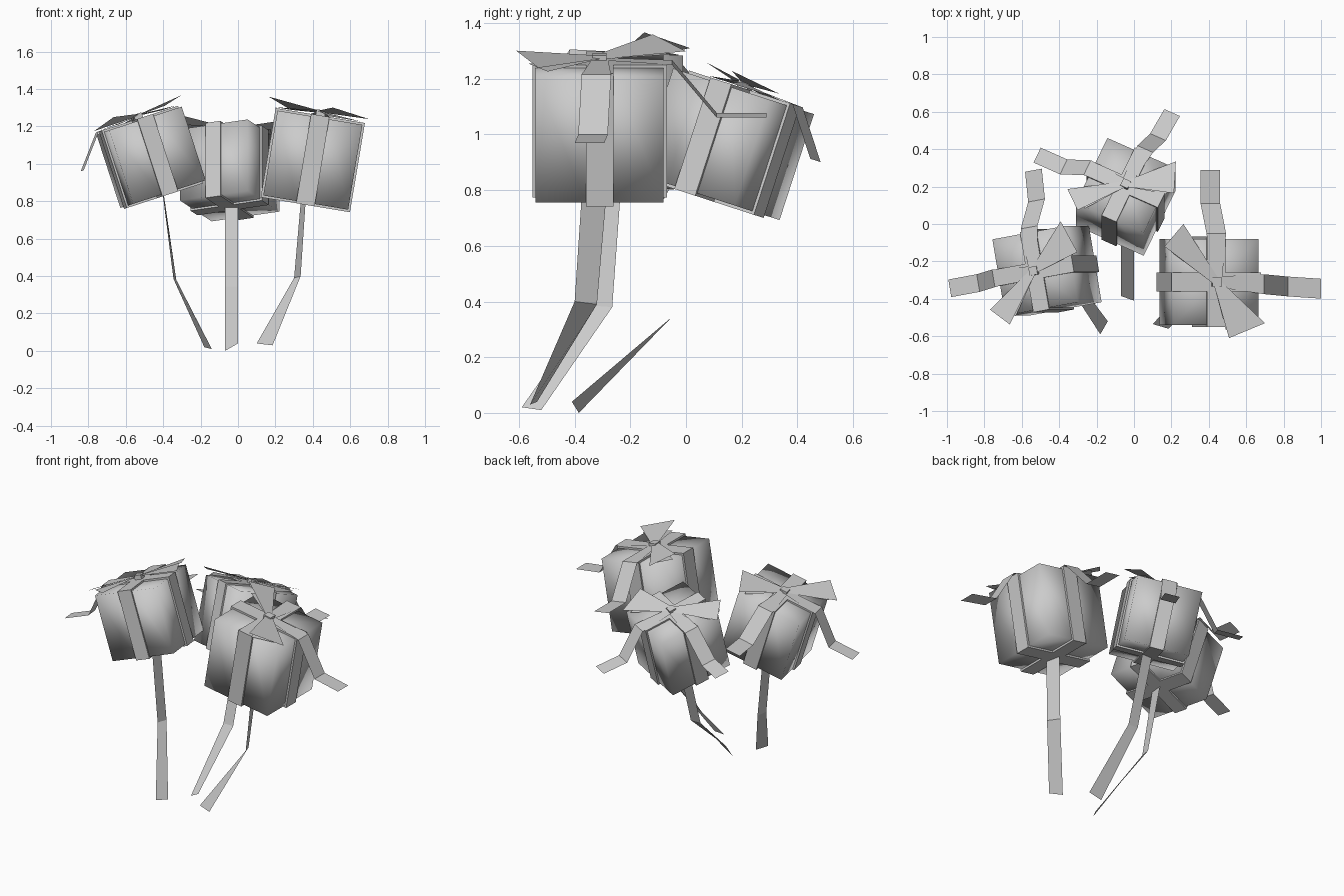
import bpy
import bmesh
from math import radians
from mathutils import Matrix, Vector

default_cube = bpy.data.objects.get("Cube")
if default_cube:
    bpy.data.objects.remove(default_cube, do_unlink=True)

grey = bpy.data.materials.new("plain grey")
grey.use_nodes = True
grey.diffuse_color = (0.6, 0.6, 0.6, 1)
grey.node_tree.nodes["Principled BSDF"].inputs["Base Color"].default_value = grey.diffuse_color

SIZE = 0.46        # box edge length
BAND = 0.10        # ribbon width
RAISE = 0.024      # how much larger the wrapping is than the box
TOP = SIZE / 2 + RAISE / 2


def finish(name, bm, matrix, smooth=False):
    """Turn a bmesh into a placed object with the shared material."""
    mesh = bpy.data.meshes.new(name)
    bm.to_mesh(mesh)
    bm.free()
    mesh.transform(matrix)
    mesh.materials.append(grey)
    for poly in mesh.polygons:
        poly.use_smooth = smooth
    obj = bpy.data.objects.new(name, mesh)
    bpy.context.collection.objects.link(obj)
    return obj


def block(name, size, matrix, centre=(0, 0, 0), smooth=False, cuts=()):
    """A cuboid, optionally cut along planes either side of the middle."""
    bm = bmesh.new()
    bmesh.ops.create_cube(bm, size=1)
    bmesh.ops.scale(bm, vec=size, verts=bm.verts)
    bmesh.ops.translate(bm, vec=centre, verts=bm.verts)
    for axis in cuts:
        normal = Vector((0, 0, 0))
        normal[axis] = 1
        for side in (-1, 1):
            bmesh.ops.bisect_plane(bm, geom=bm.verts[:] + bm.edges[:] + bm.faces[:],
                                   plane_co=normal * side * BAND / 2, plane_no=normal)
    return finish(name, bm, matrix, smooth)


def strip(name, pairs, matrix):
    """A thin ribbon running through pairs of edge points."""
    bm = bmesh.new()
    rows = [[bm.verts.new(p) for p in pair] for pair in pairs]
    for (a, b), (c, d) in zip(rows, rows[1:]):
        bm.faces.new((a, b, d, c))
    return finish(name, bm, matrix)


# Bow loops: outer edge of each wedge, in the box's own space
LOOPS = {
    "front": ((0.06, -0.30, 0.295), (0.26, -0.22, 0.266)),
    "back": ((-0.18, 0.31, 0.253), (-0.29, 0.19, 0.296)),
}
# Bow tails: distance from the knot and height
TAIL = ((0.02, TOP + 0.012), (0.26, TOP), (0.42, 0.05), (0.60, 0.05))


def gift(name, centre, tilt, yaw, scale):
    place = (Matrix.Translation(centre) @ tilt
             @ Matrix.Rotation(radians(yaw), 4, 'Z') @ Matrix.Scale(scale, 4))

    # Box and the two wrapping ribbons
    block(name + "_box", (SIZE, SIZE, SIZE), place, smooth=True, cuts=(0, 1))
    wrap = SIZE + RAISE
    block(name + "_wrap_across", (wrap, BAND, wrap), place)
    block(name + "_wrap_along", (BAND, wrap, wrap), place)

    # Knot
    block(name + "_knot", (0.05, 0.05, 0.03), place, (0, 0, TOP + 0.015))

    # Bow loops: a raised upper sheet and a shorter lower sheet
    for side, (p, q) in LOOPS.items():
        p, q = Vector(p), Vector(q)
        across = (q - p).normalized() * 0.02
        root = Vector((0, 0, TOP + 0.02))
        strip(f"{name}_{side}_loop_upper", ((root - across, root + across), (p, q)), place)
        low = [Vector((v.x * 0.85, v.y * 0.85, TOP + 0.004)) for v in (p, q)]
        strip(f"{name}_{side}_loop_lower", ((root - across, root + across), low), place)

    # Two bent tails at right angles
    for label, angle in (("first", 0), ("second", 90)):
        pairs = []
        for i, (reach, height) in enumerate(TAIL):
            half = 0.03 if i == 0 else 0.053
            drift = -0.012 * i if angle == 0 else 0
            pairs.append(((reach, drift - half, height), (reach, drift + half, height)))
        turn = Matrix.Rotation(radians(angle), 4, 'Z')
        strip(f"{name}_{label}_tail", pairs, place @ turn)


gift("left_gift", (0.40, -0.31, 1.02), Matrix.Rotation(radians(9.5), 4, 'Y'), 0, 1.0)
gift("right_gift", (-0.465, -0.25, 1.035), Matrix.Rotation(radians(-18), 4, 'Y'), 100, 0.9)
gift("back_gift", (-0.045, 0.145, 0.965), Matrix.Rotation(radians(-18), 4, 'X'), 65, 0.87)

# Long ribbons trailing from under each box
world = Matrix.Identity(4)
strip("left_trailing_ribbon", (
    ((0.34, -0.28, 0.85), (0.365, -0.37, 0.85)),
    ((0.30, -0.32, 0.39), (0.335, -0.40, 0.40)),
    ((0.10, -0.535, 0.04), (0.185, -0.56, 0.03))), world)
strip("right_trailing_ribbon", (
    ((-0.405, -0.31, 0.86), (-0.40, -0.23, 0.86)),
    ((-0.345, -0.335, 0.385), (-0.33, -0.265, 0.38)),
    ((-0.18, -0.59, 0.02), (-0.14, -0.52, 0.01))), world)
strip("back_trailing_ribbon", (
    ((-0.07, 0.10, 0.84), (0, 0.10, 0.84)),
    ((-0.07, -0.05, 0.345), (0, -0.05, 0.345)),
    ((-0.07, -0.385, 0), (0, -0.41, 0.04))), world)
